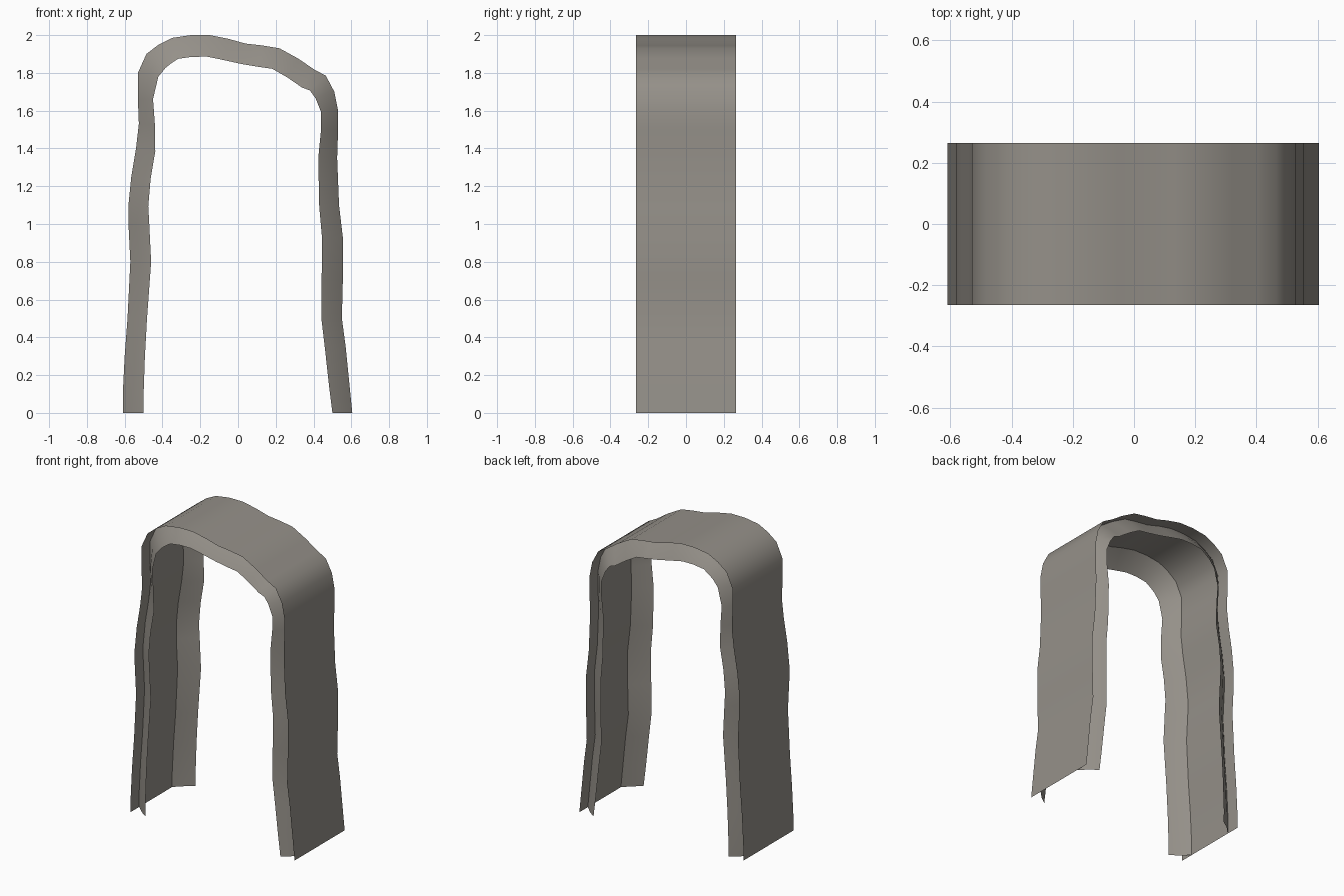
import bpy
from mathutils import Vector

if "Cube" in bpy.data.objects:
    bpy.data.objects.remove(bpy.data.objects["Cube"])

# Arch outline: x, z, rim width (left foot, over the top, to right foot)
OUTLINE = [
    (-.61, 0, .11), (-.61, .1, .11), (-.60, .3, .107), (-.585, .5, .103),
    (-.57, .8, .11), (-.58, 1.0, .11), (-.58, 1.1, .105), (-.565, 1.25, .103),
    (-.54, 1.4, .103), (-.525, 1.53, .085), (-.53, 1.66, .08), (-.53, 1.8, .11),
    (-.485, 1.9, .125), (-.42, 1.95, .12), (-.35, 1.985, .115), (-.25, 2.0, .115),
    (-.15, 2.0, .115), (-.05, 1.98, .115), (.04, 1.955, .11), (.13, 1.945, .115),
    (.22, 1.93, .115), (.32, 1.875, .115), (.40, 1.82, .115), (.465, 1.785, .115),
    (.51, 1.70, .105), (.53, 1.6, .09), (.53, 1.5, .09), (.525, 1.35, .10),
    (.535, 1.1, .105), (.555, .93, .11), (.555, .7, .112), (.55, .5, .108),
    (.57, .35, .11), (.59, .15, .108), (.605, 0, .105),
]
HALF = 0.265   # half depth of the arch
ROOT = 0.175   # where the rim meets the skin

stone = bpy.data.materials.new("warm grey")
stone.diffuse_color = (0.30, 0.28, 0.25, 1)
stone.use_nodes = True
stone.node_tree.nodes["Principled BSDF"].inputs["Base Color"].default_value = stone.diffuse_color


def inward(i):
    """Unit direction from the outline towards the opening."""
    if i == 0:
        return Vector((1, 0))
    if i == len(OUTLINE) - 1:
        return Vector((-1, 0))
    a, b = OUTLINE[i - 1], OUTLINE[i + 1]
    d = Vector((b[0] - a[0], b[1] - a[1])).normalized()
    return Vector((d.y, -d.x))


def sweep(name, section, flip=False):
    """Sweep a (inward fraction, y) section along the outline."""
    n = len(section)
    verts, faces = [], []
    for i, (x, z, w) in enumerate(OUTLINE):
        d = inward(i)
        for t, y in section:
            verts.append((x + d.x * w * t, y, z + d.y * w * t))
    for i in range(len(OUTLINE) - 1):
        for j in range(n - 1):
            a = i * n + j
            f = (a, a + 1, a + n + 1, a + n)
            faces.append(f[::-1] if flip else f)
    me = bpy.data.meshes.new(name)
    me.from_pydata(verts, [], faces)
    me.materials.append(stone)
    for p in me.polygons:
        p.use_smooth = True
    ob = bpy.data.objects.new(name, me)
    bpy.context.collection.objects.link(ob)
    return ob


# Outer skin, the full depth of the arch
sweep("outer_skin", [(0, -HALF), (0, -ROOT), (0, ROOT), (0, HALF)], flip=True)

# Slanted rims that frame the opening at the front and back
for name, s in (("front_rim", -1), ("back_rim", 1)):
    sweep(name, [(0, s * ROOT), (.5, s * .227), (1, s * HALF)], flip=s > 0)

# Face direction check: skin points outwards, rims point away from the middle
for ob in bpy.context.collection.objects:
    me = ob.data
    score = 0
    for p in me.polygons:
        if ob.name == "outer_skin":
            score += p.normal.dot(p.center - Vector((0, 0, 1))) * p.area
        else:
            score += p.normal.y * p.center.y * p.area
    if score < 0:
        me.flip_normals()
